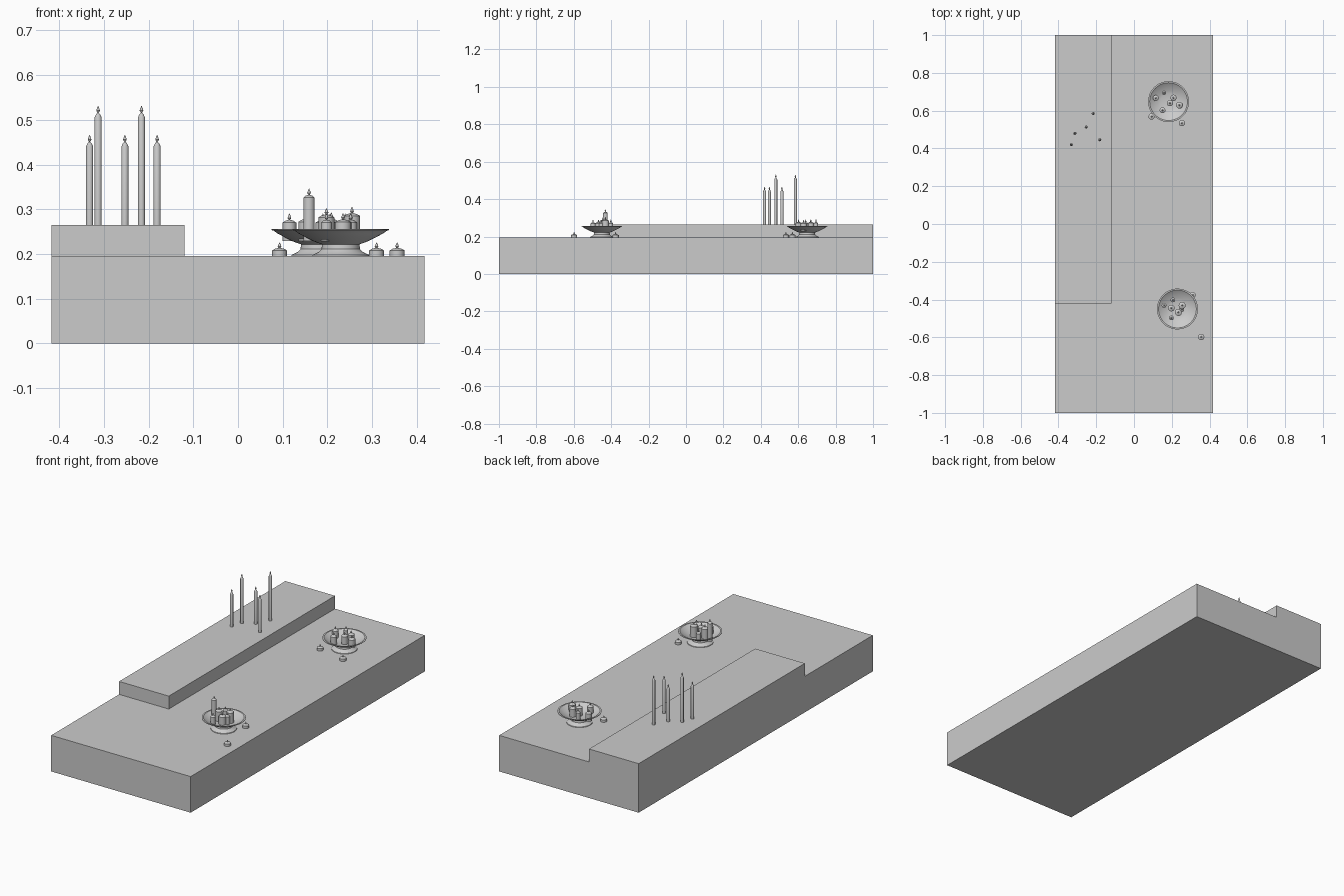
import bpy, bmesh, math

if "Cube" in bpy.data.objects:
    bpy.data.objects.remove(bpy.data.objects["Cube"])

grey = bpy.data.materials.new("light grey")
grey.diffuse_color = (0.6, 0.6, 0.6, 1)
grey.use_nodes = True
grey.node_tree.nodes["Principled BSDF"].inputs["Base Color"].default_value = grey.diffuse_color


def finish(name, bm, smooth=False):
    bmesh.ops.recalc_face_normals(bm, faces=bm.faces)
    me = bpy.data.meshes.new(name)
    bm.to_mesh(me)
    bm.free()
    me.materials.append(grey)
    ob = bpy.data.objects.new(name, me)
    bpy.context.collection.objects.link(ob)
    if smooth:
        bpy.ops.object.select_all(action='DESELECT')
        ob.select_set(True)
        bpy.context.view_layer.objects.active = ob
        bpy.ops.object.shade_smooth_by_angle(angle=math.radians(35))
    return ob


def box(name, x0, x1, y0, y1, z0, z1):
    bm = bmesh.new()
    bmesh.ops.create_cube(bm, size=1)
    for v in bm.verts:
        v.co = ((x0 + x1) / 2 + v.co.x * (x1 - x0),
                (y0 + y1) / 2 + v.co.y * (y1 - y0),
                (z0 + z1) / 2 + v.co.z * (z1 - z0))
    return finish(name, bm)


def lathe(bm, x, y, profile, n):
    # Spin a (radius, height) profile that starts and ends on the axis
    rings = []
    for r, z in profile:
        if r == 0:
            rings.append([bm.verts.new((x, y, z))] * n)
        else:
            rings.append([bm.verts.new((x + r * math.cos(2 * math.pi * i / n),
                                        y + r * math.sin(2 * math.pi * i / n), z))
                          for i in range(n)])
    for a, b in zip(rings, rings[1:]):
        for i in range(n):
            j = (i + 1) % n
            bm.faces.new(list(dict.fromkeys((a[i], a[j], b[j], b[i]))))


def candle(name, x, y, r, z0, z1, dome, flame, fr=0.0042):
    # Wax body with a pointed or domed top, plus a teardrop flame
    bm = bmesh.new()
    lathe(bm, x, y, [(0, z0), (r, z0), (r, z1), (r * 0.6, z1 + dome * 0.6),
                     (0, z1 + dome)], 20)
    finish(name, bm, True)
    f = z1 + dome - 0.002
    bm = bmesh.new()
    lathe(bm, x, y, [(0, f), (fr * 0.5, f + flame * 0.12), (fr, f + flame * 0.35),
                     (fr * 0.6, f + flame * 0.65), (0, f + flame)], 10)
    finish(name + "_flame", bm, True)


# Stepped platform
box("base_slab", -0.417, 0.417, -1, 1, 0, 0.195)
box("raised_step", -0.417, -0.12, -0.42, 1, 0.195, 0.265)

# Tall taper candles on the step
tapers = [(-0.332, 0.42, 0.44), (-0.313, 0.48, 0.505), (-0.253, 0.513, 0.44),
          (-0.216, 0.585, 0.505), (-0.181, 0.446, 0.44)]
for i, (x, y, top) in enumerate(tapers):
    candle(f"taper_candle_{i}", x, y, 0.008, 0.265, top, 0.012, 0.017)

# Footed bowls
bowl = [(0, 0.195), (0.064, 0.195), (0.063, 0.198), (0.05, 0.204), (0.043, 0.211),
        (0.042, 0.2215), (0.06, 0.228), (0.08, 0.238), (0.095, 0.246), (0.103, 0.252),
        (0.108, 0.2535), (0.108, 0.256), (0.1, 0.256), (0.092, 0.25),
        (0.077, 0.241), (0.058, 0.232), (0.042, 0.2265), (0, 0.2265)]
for name, x, y in (("back_bowl", 0.183, 0.648), ("front_bowl", 0.23, -0.45)):
    bm = bmesh.new()
    lathe(bm, x, y, bowl, 48)
    finish(name, bm, True)

# Candles in the bowls: x, y, radius, body top
bowl_candles = [
    (0.115, 0.667, 0.0155, 0.27), (0.159, 0.695, 0.011, 0.272),
    (0.151, 0.602, 0.0155, 0.272), (0.24, 0.629, 0.0175, 0.27),
    (0.209, 0.668, 0.0165, 0.272), (0.19, 0.64, 0.0165, 0.27),
    (0.159, -0.431, 0.0125, 0.326), (0.206, -0.402, 0.0125, 0.27),
    (0.198, -0.445, 0.0175, 0.282), (0.255, -0.431, 0.0185, 0.285),
    (0.235, -0.468, 0.0185, 0.271), (0.198, -0.497, 0.0125, 0.27),
    (0.252, -0.452, 0.014, 0.27)]
for i, (x, y, r, top) in enumerate(bowl_candles):
    candle(f"bowl_candle_{i}", x, y, r, 0.229, top, 0.007, 0.016)

# Tea lights on the slab
for i, (x, y) in enumerate([(0.093, 0.569), (0.254, 0.534), (0.31, -0.376), (0.356, -0.598)]):
    candle(f"tea_light_{i}", x, y, 0.0165, 0.195, 0.208, 0.006, 0.014)
